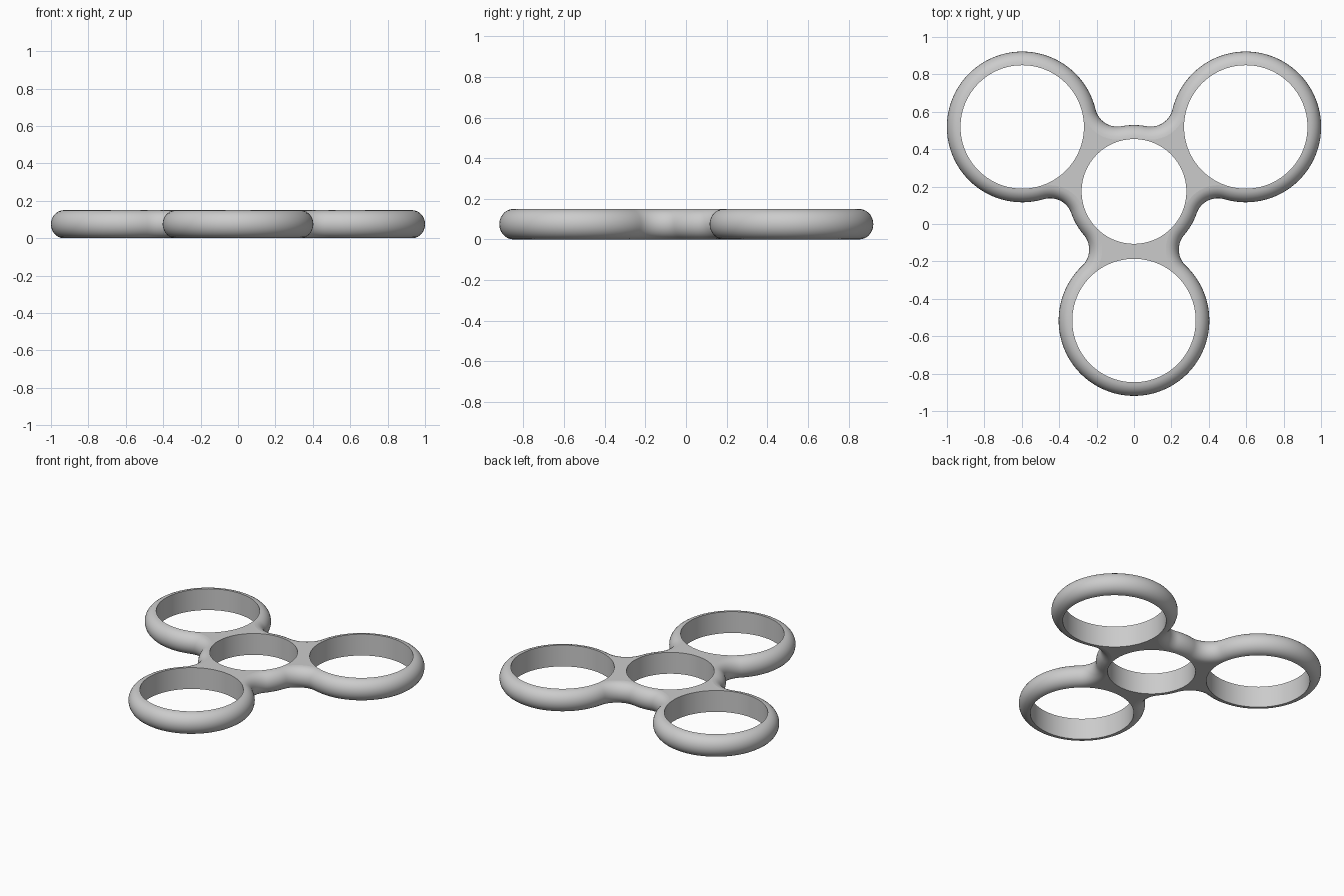
import bpy
import bmesh
from math import atan2, cos, sin, sqrt, pi, radians

old = bpy.data.objects.get("Cube")
if old:
    bpy.data.objects.remove(old, do_unlink=True)

HEIGHT = 0.15
HUB_Y = 0.174                      # hub centre on y
REACH = 0.69                       # hub centre to ring centre
HUB_R, RING_R, FILLET_R = 0.355, 0.403, 0.12
HUB_HOLE, RING_HOLE = 0.28, 0.33
ROUND = 0.07                       # width of the rounded rim
ARMS = [radians(a) for a in (30, 150, 270)]

# Centre of the fillet that joins hub and ring, in an arm's own frame
dh, dr = HUB_R + FILLET_R, RING_R + FILLET_R
FX = (dh ** 2 - dr ** 2 + REACH ** 2) / (2 * REACH)
FY = sqrt(dh ** 2 - FX ** 2)
HUB_ANGLE = atan2(FY, FX)
RING_ANGLE = atan2(FY, FX - REACH)


def arc(cx, cy, r, start, end, n):
    """Points on an arc, leaving out the last one."""
    steps = [start + (end - start) * i / n for i in range(n)]
    return [(cx + r * cos(a), cy + r * sin(a)) for a in steps]


def place(points, angle):
    """Turn points about the hub and move them to the hub centre."""
    c, s = cos(angle), sin(angle)
    return [(x * c - y * s, x * s + y * c + HUB_Y) for x, y in points]


def outline(inset):
    """Three-lobed outline, moved inwards by inset."""
    f = FILLET_R + inset
    arm = arc(FX, -FY, f, pi - HUB_ANGLE, pi - RING_ANGLE, 16)
    arm += arc(REACH, 0, RING_R - inset, -RING_ANGLE, RING_ANGLE, 72)
    arm += arc(FX, FY, f, RING_ANGLE - pi, HUB_ANGLE - pi, 16)
    arm += arc(0, 0, HUB_R - inset, HUB_ANGLE, 2 * pi / 3 - HUB_ANGLE, 8)
    return [p for a in ARMS for p in place(arm, a)]


def loop(bm, points, z):
    return [bm.verts.new((x, y, z)) for x, y in points]


def bridge(bm, low, high):
    for i in range(len(low)):
        j = (i + 1) % len(low)
        bm.faces.new((low[i], low[j], high[j], high[i])).smooth = True


def loop_edges(bm, verts):
    return [bm.edges.get((v, verts[i - 1])) for i, v in enumerate(verts)]


bm = bmesh.new()

# Rounded outer rim
STEPS = 14
rim = []
for i in range(STEPS + 1):
    t = -pi / 2 + pi * i / STEPS
    rim.append(loop(bm, outline(ROUND * (1 - cos(t))), HEIGHT / 2 * (1 + sin(t))))
for low, high in zip(rim, rim[1:]):
    bridge(bm, low, high)
bottom, top = loop_edges(bm, rim[0]), loop_edges(bm, rim[-1])

# Straight hole walls: hub, then one in each ring
holes = [place(arc(0, 0, HUB_HOLE, 0, 2 * pi, 96), 0)]
holes += [place(arc(REACH, 0, RING_HOLE, 0, 2 * pi, 96), a) for a in ARMS]
for points in holes:
    low, high = loop(bm, points, 0), loop(bm, points, HEIGHT)
    bridge(bm, high, low)
    bottom += loop_edges(bm, low)
    top += loop_edges(bm, high)

# Flat top and bottom around the holes
for edges, nz in ((top, 1), (bottom, -1)):
    cap = bmesh.ops.triangle_fill(bm, edges=edges, use_beauty=True, normal=(0, 0, nz))
    for item in cap["geom"]:
        if isinstance(item, bmesh.types.BMFace):
            item.smooth = False
bmesh.ops.recalc_face_normals(bm, faces=bm.faces)

mesh = bpy.data.meshes.new("spinner_body")
bm.to_mesh(mesh)
bm.free()
body = bpy.data.objects.new("spinner_body", mesh)
bpy.context.collection.objects.link(body)

# Plain grey
grey = bpy.data.materials.new("light_grey")
grey.use_nodes = True
colour = (0.6, 0.6, 0.6, 1)
grey.diffuse_color = colour
grey.node_tree.nodes["Principled BSDF"].inputs["Base Color"].default_value = colour
mesh.materials.append(grey)
